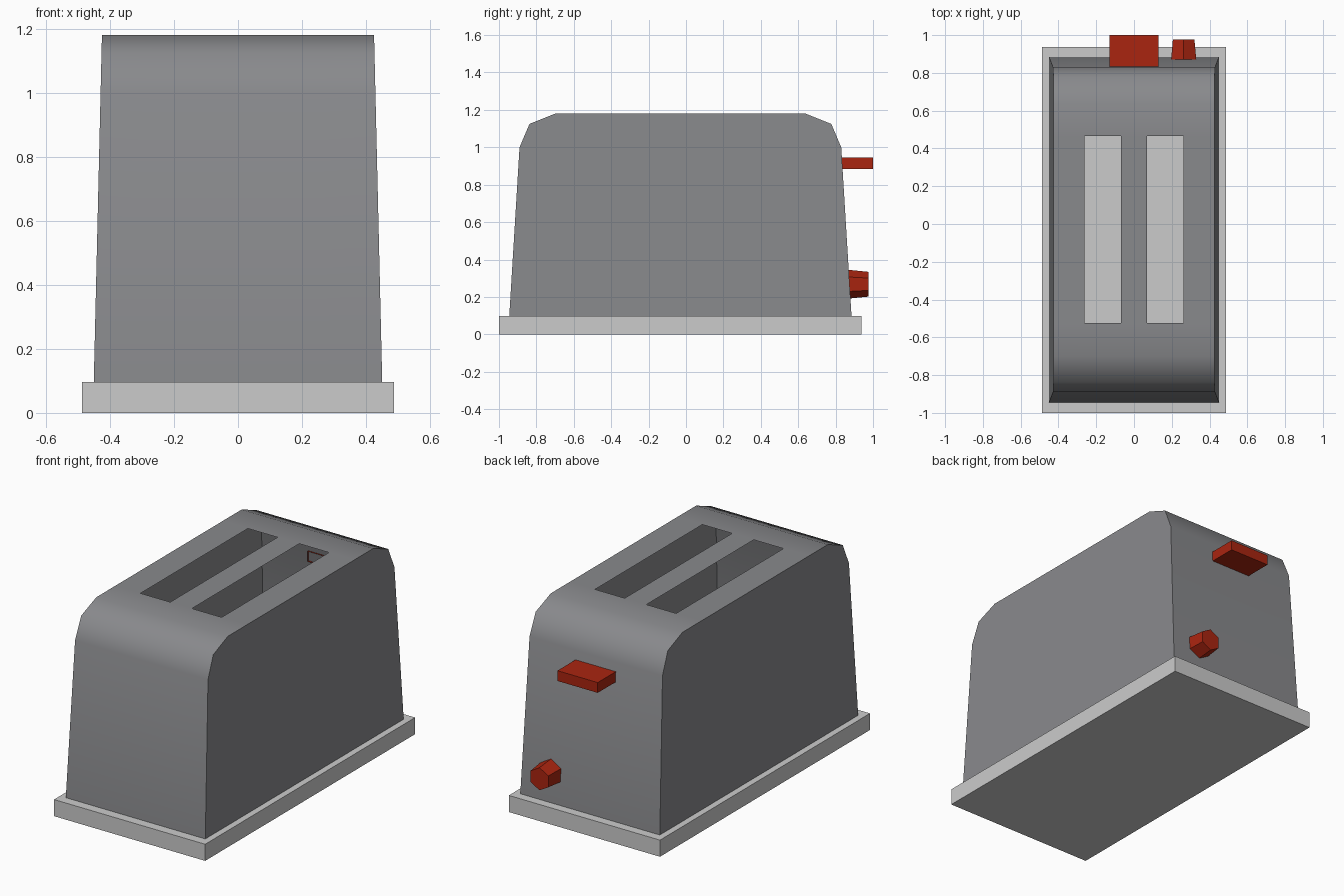
import bpy, bmesh, math
from mathutils import Matrix, Vector

old = bpy.data.objects.get("Cube")
if old:
    bpy.data.objects.remove(old, do_unlink=True)


def material(name, rgb):
    m = bpy.data.materials.new(name)
    m.use_nodes = True
    m.diffuse_color = (*rgb, 1)
    m.node_tree.nodes["Principled BSDF"].inputs["Base Color"].default_value = (*rgb, 1)
    return m


def add_object(name, bm, mat):
    mesh = bpy.data.meshes.new(name)
    bmesh.ops.recalc_face_normals(bm, faces=bm.faces)
    bm.to_mesh(mesh)
    bm.free()
    mesh.materials.append(mat)
    ob = bpy.data.objects.new(name, mesh)
    bpy.context.collection.objects.link(ob)
    return ob


def box(name, lo, hi, mat, open_front=False):
    lo, hi = Vector(lo), Vector(hi)
    bm = bmesh.new()
    place = Matrix.Translation((lo + hi) / 2) @ Matrix.Diagonal((*(hi - lo), 1))
    bmesh.ops.create_cube(bm, size=1, matrix=place)
    if open_front:
        inner = [f for f in bm.faces if f.calc_center_median().y < lo.y + 0.001]
        bmesh.ops.delete(bm, geom=inner, context='FACES')
    return add_object(name, bm, mat)


grey = material("body grey", (0.25, 0.253, 0.265))
light = material("base light grey", (0.6, 0.6, 0.6))
red = material("control red", (0.4, 0.018, 0.005))

MID_Y, BOTTOM, TOP = -0.03, 0.097, 1.18

# Base plate
box("base", (-0.488, -1, 0), (0.488, 0.937, BOTTOM), light)

# Hollow body: side profile swept across, leaving two slots open in the top
half = [(0.915, BOTTOM), (0.86, 1.0), (0.807, 1.125), (0.67, TOP), (0.495, TOP)]
profile = [(MID_Y - y, z) for y, z in half] + [(MID_Y + y, z) for y, z in reversed(half)]
columns = [-0.425, -0.262, -0.07, 0.07, 0.262, 0.425]
bm = bmesh.new()
grid = []
for y, z in profile:
    flare = 1 + 0.06 * (TOP - z) / (TOP - BOTTOM)
    grid.append([bm.verts.new((x * flare, y, z)) for x in columns])
slot_row = len(half) - 1
for r in range(len(grid) - 1):
    for c in range(len(columns) - 1):
        if r == slot_row and c in (1, 3):
            continue
        bm.faces.new((grid[r][c], grid[r][c + 1], grid[r + 1][c + 1], grid[r + 1][c]))
for side in (0, -1):
    bm.faces.new([row[side] for row in grid])
body = add_object("body", bm, grey)
bpy.ops.object.select_all(action='DESELECT')
body.select_set(True)
bpy.context.view_layer.objects.active = body
bpy.ops.object.shade_smooth_by_angle(angle=math.radians(60))

# Lever, open where it meets the wall
box("lever", (-0.13, 0.826, 0.885), (0.13, 1.0, 0.945), red, open_front=True)

# Six-sided tapered knob
bm = bmesh.new()
place = (Matrix.Translation((0.263, 0.922, 0.268)) @ Matrix.Rotation(math.radians(-90), 4, 'X'))
bmesh.ops.create_cone(bm, cap_ends=True, segments=6, radius1=0.077, radius2=0.066,
                      depth=0.108, matrix=place)
add_object("knob", bm, red)
